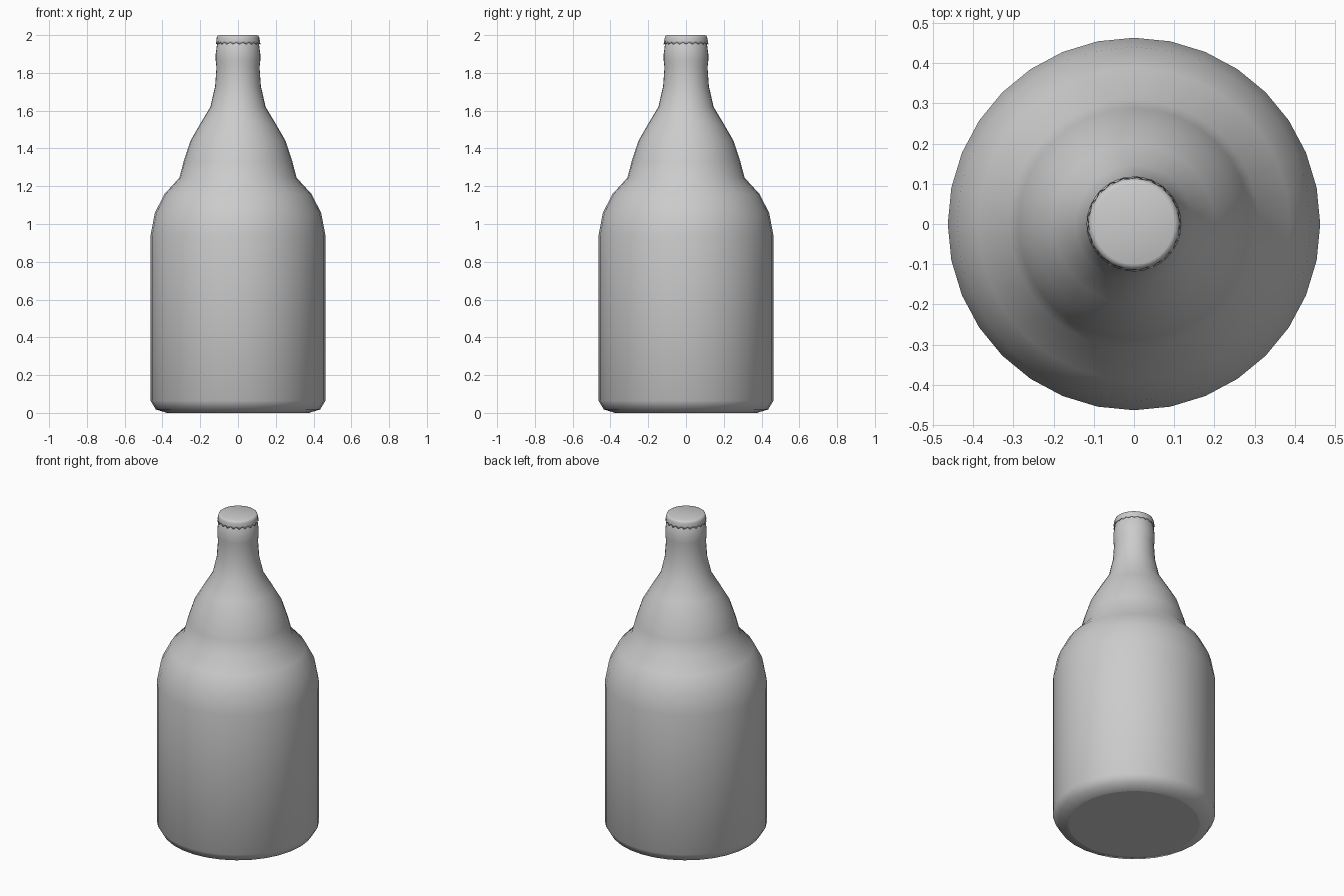
import bpy, bmesh
from math import sin, cos, pi

if "Cube" in bpy.data.objects:
    bpy.data.objects.remove(bpy.data.objects["Cube"])


def lathe(name, rings, n, cap_bottom=True, sharp_rings=()):
    """Skin rings; each ring is a function of step index giving (radius, z)."""
    bm = bmesh.new()
    loops = []
    for ring in rings:
        loop = []
        for i in range(n):
            r, z = ring(i)
            a = 2 * pi * i / n
            loop.append(bm.verts.new((r * cos(a), r * sin(a), z)))
        loops.append(loop)
    for lo, hi in zip(loops, loops[1:]):
        for i in range(n):
            j = (i + 1) % n
            bm.faces.new((lo[i], lo[j], hi[j], hi[i]))
    if cap_bottom:
        bm.faces.new(loops[0][::-1])
    bm.faces.new(loops[-1])
    for f in bm.faces:
        f.smooth = True
    for k in sharp_rings:
        for i in range(n):
            bm.edges.get((loops[k][i], loops[k][(i + 1) % n])).smooth = False
    me = bpy.data.meshes.new(name)
    bm.to_mesh(me)
    bm.free()
    ob = bpy.data.objects.new(name, me)
    bpy.context.collection.objects.link(ob)
    return ob


def plain(r, z):
    return lambda i: (r, z)


def crimp(r_out, r_in, z_low, z_high):
    # alternating flutes around the crown cap skirt
    return lambda i: (r_out, z_low) if i % 2 == 0 else (r_in, z_high)


# Bottle body: base, straight wall, shoulder, stepped upper bulge, neck, lip
profile = [(0.375, 0.0), (0.435, 0.018), (0.463, 0.065), (0.463, 0.94),
           (0.44, 1.06), (0.388, 1.16), (0.31, 1.245), (0.288, 1.33),
           (0.252, 1.44), (0.2, 1.53), (0.146, 1.62), (0.121, 1.73),
           (0.114, 1.83), (0.118, 1.865), (0.118, 1.9), (0.111, 1.955),
           (0.1, 1.975)]
lathe("bottle", [plain(r, z) for r, z in profile], 32, sharp_rings=(0,))

# Crown cap with fluted skirt and softly rounded top
lathe("crown_cap", [crimp(0.111, 0.109, 1.953, 1.962),
                    crimp(0.119, 0.113, 1.951, 1.961),
                    crimp(0.116, 0.113, 1.968, 1.97),
                    plain(0.113, 1.985), plain(0.109, 1.996),
                    plain(0.1, 2.0)], 42, cap_bottom=False)
